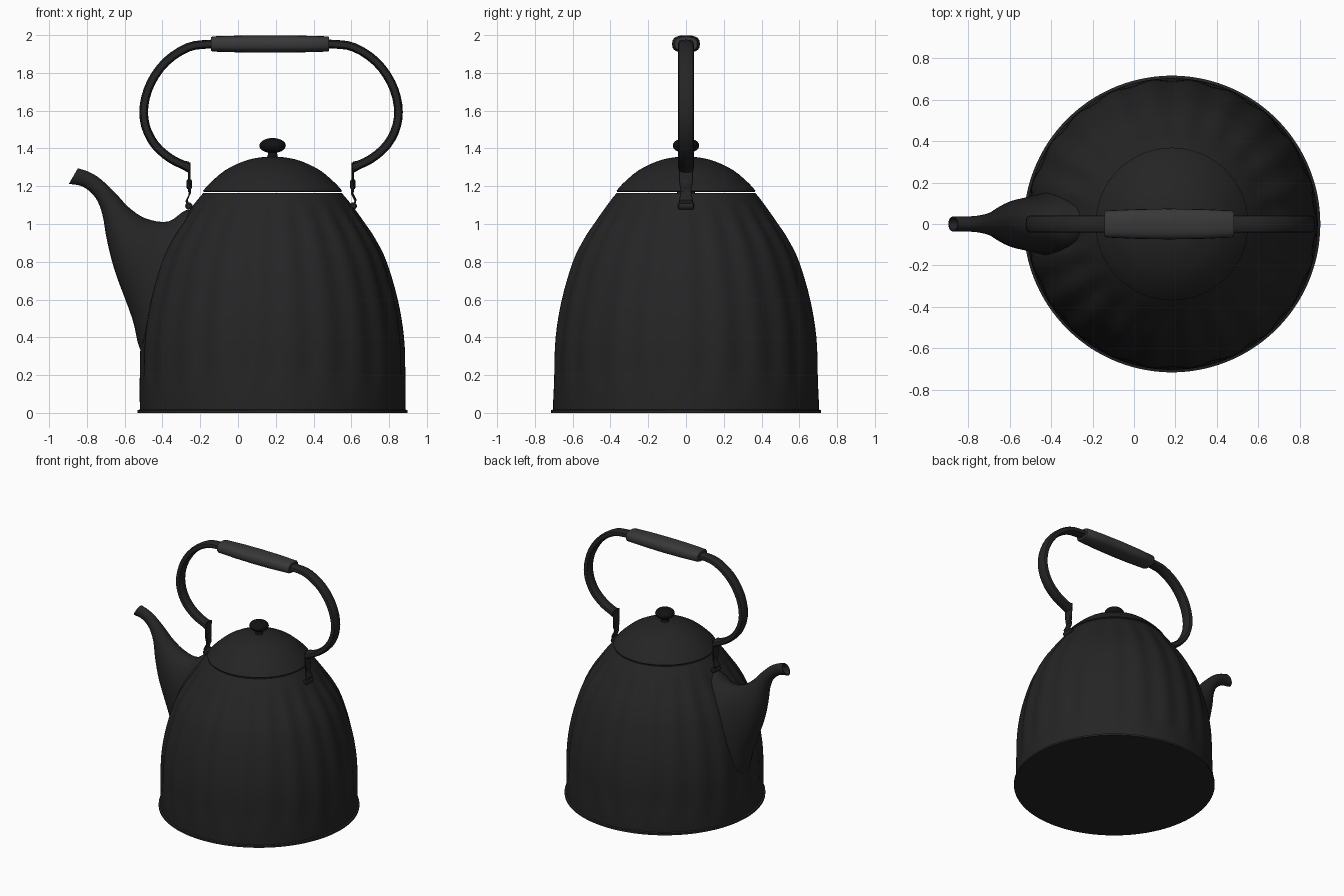
import bpy, bmesh
from math import pi, cos, sin, copysign
from mathutils import Vector

if "Cube" in bpy.data.objects:
    bpy.data.objects.remove(bpy.data.objects["Cube"])

CX = 0.183  # kettle axis


def material(name, v):
    m = bpy.data.materials.new(name)
    m.diffuse_color = (v, v, v, 1)
    m.use_nodes = True
    m.node_tree.nodes["Principled BSDF"].inputs["Base Color"].default_value = m.diffuse_color
    return m


ENAMEL, GRIP, KNOB = material("enamel", 0.018), material("grip_grey", 0.04), material("knob_black", 0.006)


def smooth_path(pts, steps):
    """Catmull-Rom through tuples of any length."""
    p = [Vector(a) for a in pts]
    p = [2 * p[0] - p[1]] + p + [2 * p[-1] - p[-2]]
    out = []
    for i in range(1, len(p) - 2):
        a, b, c, d = p[i - 1:i + 3]
        for s in range(steps):
            t = s / steps
            out.append(0.5 * (2 * b + (c - a) * t + (2 * a - 5 * b + 4 * c - d) * t * t
                              + (3 * b - a - 3 * c + d) * t ** 3))
    return out + [p[-2]]


def skin(name, rings, mat, cap_start=True, cap_end=True, angle=35):
    """Bridge rings of points into a smooth-shaded object."""
    bm = bmesh.new()
    rows = [[bm.verts.new(co) for co in r] for r in rings]
    n = len(rows[0])
    for a, b in zip(rows, rows[1:]):
        for i in range(n):
            j = (i + 1) % n
            bm.faces.new((a[i], a[j], b[j], b[i]))
    if cap_start:
        bm.faces.new(rows[0][::-1])
    if cap_end:
        bm.faces.new(rows[-1])
    bmesh.ops.recalc_face_normals(bm, faces=bm.faces)
    me = bpy.data.meshes.new(name)
    bm.to_mesh(me)
    bm.free()
    ob = bpy.data.objects.new(name, me)
    bpy.context.collection.objects.link(ob)
    me.materials.append(mat)
    bpy.ops.object.select_all(action='DESELECT')
    ob.select_set(True)
    bpy.context.view_layer.objects.active = ob
    bpy.ops.object.shade_smooth_by_angle(angle=angle * pi / 180)
    return ob


def lathe(name, profile, mat, n=48, flute=None, **kw):
    """Revolve (radius, z) points around the kettle axis."""
    rings = []
    for r, z in profile:
        ring = []
        for i in range(n):
            a = 2 * pi * i / n
            k = r - (flute(z, a) if flute else 0)
            ring.append((CX + k * cos(a), k * sin(a), z))
        rings.append(ring)
    return skin(name, rings, mat, **kw)


def oval(c, u, v, n=16, p=1.0):
    """Ring around c with half axes u and v; p < 1 squares it off."""
    f = lambda t: copysign(abs(t) ** p, t)
    return [c + u * f(cos(2 * pi * i / n)) + v * f(sin(2 * pi * i / n)) for i in range(n)]


# Fluted body with flat base rim and open mouth
def flutes(z, a):
    fade = max(0, min(1, (z - 0.08) / 0.15, (1.14 - z) / 0.15))
    return 0.012 * fade * (0.5 - 0.5 * cos(22 * a))


wall = smooth_path([(0.703, 0.018), (0.703, 0.2), (0.696, 0.4), (0.663, 0.6), (0.604, 0.8),
                    (0.545, 0.92), (0.492, 1.0), (0.42, 1.1), (0.366, 1.165)], 4)
lathe("body", [(0.715, 0), (0.715, 0.014)] + [tuple(p) for p in wall] + [(0.33, 1.163)],
      ENAMEL, n=176, flute=flutes, cap_end=False)

# Domed lid and knob
dome = smooth_path([(0.368, 1.176), (0.33, 1.218), (0.25, 1.285), (0.15, 1.333), (0.07, 1.352), (0.01, 1.356)], 3)
lathe("lid", [(0.32, 1.170), (0.364, 1.170)] + [tuple(p) for p in dome], ENAMEL, n=64)
bulb = [(0.07 * cos(t * pi / 16), 1.415 + 0.04 * sin(t * pi / 16)) for t in range(-6, 8)]
lathe("knob", [(0.036, 1.345), (0.026, 1.36), (0.024, 1.378)] + bulb, KNOB, n=32)

# Spout: lower x, z / upper x, z / half width, from body outwards
spout = smooth_path([(-0.44, 0.22, -0.18, 1.05, 0.16), (-0.52, 0.34, -0.27, 1.075, 0.155),
                     (-0.56, 0.50, -0.37, 1.013, 0.14), (-0.65, 0.745, -0.49, 1.03, 0.115),
                     (-0.694, 0.915, -0.58, 1.09, 0.085), (-0.718, 1.05, -0.65, 1.165, 0.058),
                     (-0.755, 1.14, -0.73, 1.24, 0.042), (-0.82, 1.197, -0.79, 1.276, 0.036),
                     (-0.895, 1.213, -0.848, 1.295, 0.036)], 4)
rings = []
for lx, lz, ux, uz, w in spout:
    lo, up = Vector((lx, 0, lz)), Vector((ux, 0, uz))
    rings.append(oval((lo + up) / 2, (up - lo) / 2, Vector((0, w, 0)), 24))
# Bore folded back in from the tip
for back, scale in ((0, 0.84), (5, 0.8)):
    src = rings[len(spout) - 1 - back]
    c = sum(src, Vector()) / len(src)
    rings.append([c + (p - c) * scale for p in src])
skin("spout", rings, ENAMEL)

# Hoop handle: half path, mirrored about the axis
half = smooth_path([(0.435, 1.30), (0.53, 1.345), (0.615, 1.42), (0.665, 1.52), (0.672, 1.63),
                    (0.635, 1.75), (0.555, 1.86), (0.44, 1.935), (0.33, 1.952), (0.2, 1.954)], 3)
half = [Vector((x, 0, z)) for x, z in half]
for side, label in ((-1, "left"), (1, "right")):
    at = lambda x, y, z: Vector((CX - 0.008 + side * x, y, z))
    rings = []
    for i, p in enumerate(half):
        d = (half[min(i + 1, len(half) - 1)] - half[max(i - 1, 0)]).normalized()
        nrm = Vector((side * -d.z, 0, d.x)) * 0.023
        if i == 0:
            nrm = Vector((0, 0, 0.03))
        rings.append(oval(at(p.x, 0, p.z), nrm, Vector((0, 0.042, 0)), 12, 0.75))
    skin(label + "_handle_arm", rings, ENAMEL)
    # Strap hanging from the arm
    X, Y = Vector((1, 0, 0)), Vector((0, 1, 0))
    skin(label + "_strap", [oval(at(0.433, 0, z), X * 0.006, Y * w, 12, 0.5)
                            for z, w in ((1.325, 0.04), (1.22, 0.036), (1.185, 0.03), (1.17, 0.018))], ENAMEL)
    # Rivet through the strap
    Z = Vector((0, 0, 1))
    skin(label + "_rivet", [oval(at(x, 0, 1.21), Y * r, Z * r, 16)
                            for x, r in ((0.419, 0.018), (0.423, 0.026), (0.443, 0.026), (0.447, 0.018))], ENAMEL)
    # Bent lug joining strap to body
    skin(label + "_lug", [oval(at(x, 0, z), Vector((0.006, 0, 0.003)), Y * w, 12, 0.5)
                          for x, z, w in ((0.428, 1.225, 0.022), (0.43, 1.16, 0.03), (0.447, 1.125, 0.036),
                                          (0.44, 1.10, 0.04), (0.405, 1.07, 0.04))], ENAMEL)
    # Small foot roll against the body
    skin(label + "_lug_foot", [oval(at(0.435, y, 1.095), X * r, Z * r, 12)
                               for y, r in ((-0.042, 0.012), (-0.036, 0.02), (0.036, 0.02), (0.042, 0.012))], ENAMEL)

# Barrel grip
rings = []
for t, k in ((-1, 0.8), (-0.97, 0.88), (-0.5, 0.97), (0, 1), (0.5, 0.97), (0.97, 0.88), (1, 0.8)):
    rings.append(oval(Vector((0.17 + 0.312 * t, 0, 1.953)), Vector((0, 0.074 * k, 0)),
                      Vector((0, 0, 0.046 * k)), 20, 0.75))
skin("grip", rings, GRIP)
